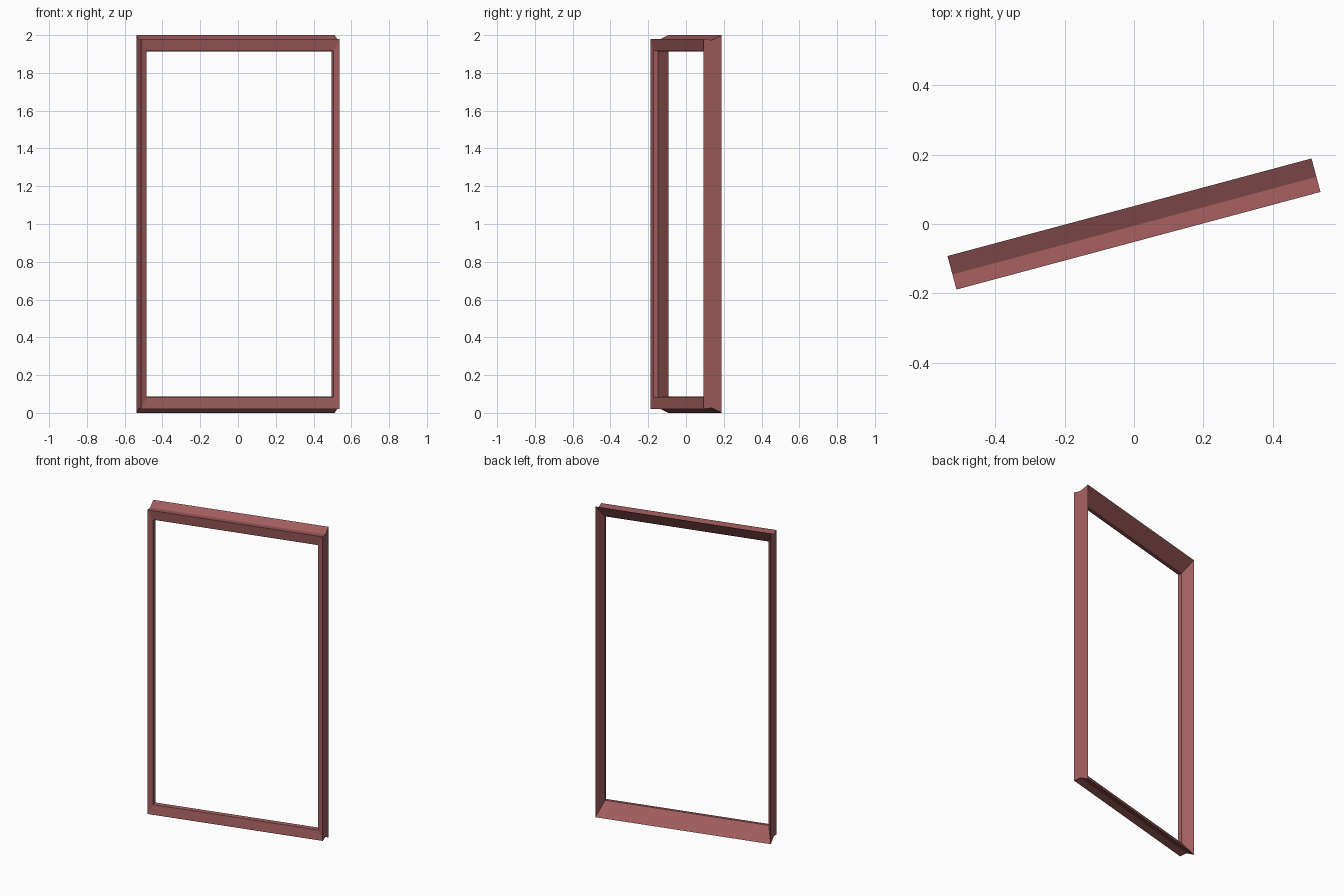
import bpy, bmesh, math

if "Cube" in bpy.data.objects:
    bpy.data.objects.remove(bpy.data.objects["Cube"])

# Frame cross-section: (depth, half width, half height), closed loop
profile = [
    (-0.050, 0.544, 0.979),   # front outer edge
    (-0.005, 0.544, 0.974),   # shallow outer groove
    (0.050, 0.544, 1.000),    # flared back outer edge
    (-0.016, 0.508, 0.914),   # inner lip, back
    (-0.042, 0.512, 0.917),   # inner lip, front
]

# Mitred frame: four corners per profile point, bridged ring to ring
bm = bmesh.new()
signs = [(-1, -1), (1, -1), (1, 1), (-1, 1)]
rings = [[bm.verts.new((sx * w, d, 1 + sz * h)) for sx, sz in signs]
         for d, w, h in profile]
for i, a in enumerate(rings):
    b = rings[(i + 1) % len(rings)]
    for k in range(4):
        n = (k + 1) % 4
        bm.faces.new((a[k], a[n], b[n], b[k]))
bmesh.ops.recalc_face_normals(bm, faces=bm.faces)
mesh = bpy.data.meshes.new("frame")
bm.to_mesh(mesh)
bm.free()

frame = bpy.data.objects.new("frame", mesh)
bpy.context.collection.objects.link(frame)
frame.rotation_euler.z = math.radians(15)

# Dull red paint
paint = bpy.data.materials.new("red_paint")
paint.diffuse_color = (0.36, 0.11, 0.11, 1)
paint.use_nodes = True
paint.node_tree.nodes["Principled BSDF"].inputs["Base Color"].default_value = paint.diffuse_color
mesh.materials.append(paint)
